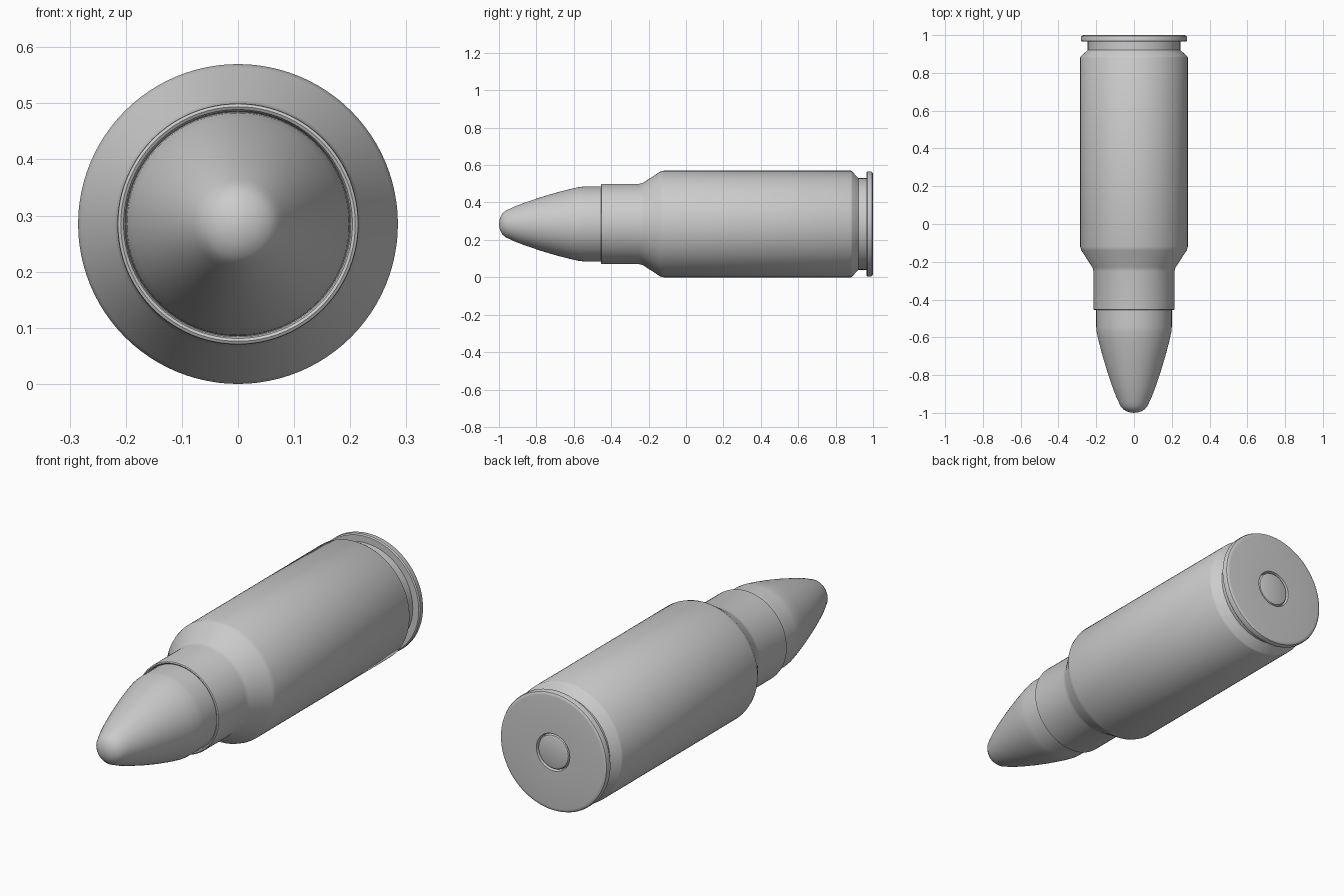
import bpy, math

if "Cube" in bpy.data.objects:
    bpy.data.objects.remove(bpy.data.objects["Cube"])

R = 0.285      # body radius = height of the axis above the ground
SEG = 96


def lathe(name, profile):
    """Spin (y, radius) points around the long axis; radius 0 closes to a pole."""
    verts, rings, faces = [], [], []
    for y, r in profile:
        n = 1 if r == 0 else SEG
        rings.append([len(verts) + i for i in range(n)])
        for i in range(n):
            a = 2 * math.pi * i / SEG
            verts.append((r * math.cos(a), y, R + r * math.sin(a)))
    for a, b in zip(rings, rings[1:]):
        for i in range(SEG):
            j = (i + 1) % SEG
            quad = [a[i % len(a)], a[j % len(a)], b[j % len(b)], b[i % len(b)]]
            faces.append(list(dict.fromkeys(quad)))
    mesh = bpy.data.meshes.new(name)
    mesh.from_pydata(verts, [], faces)
    obj = bpy.data.objects.new(name, mesh)
    bpy.context.collection.objects.link(obj)
    bpy.ops.object.select_all(action='DESELECT')
    obj.select_set(True)
    bpy.context.view_layer.objects.active = obj
    bpy.ops.object.mode_set(mode='EDIT')
    bpy.ops.mesh.select_all(action='SELECT')
    bpy.ops.mesh.normals_make_consistent(inside=False)
    bpy.ops.object.mode_set(mode='OBJECT')
    bpy.ops.object.shade_smooth_by_angle(angle=math.radians(32))
    return obj


# Pointed nose: straight shank, curved ogive, rounded tip
lathe("nose", [
    (-0.40, 0), (-0.40, 0.2), (-0.545, 0.2), (-0.57, 0.198), (-0.62, 0.187),
    (-0.70, 0.166), (-0.78, 0.142), (-0.86, 0.115), (-0.92, 0.092),
    (-0.945, 0.080), (-0.965, 0.071), (-0.982, 0.056), (-0.993, 0.036),
    (-0.998, 0.018), (-1.0, 0)])

# Casing: mouth, neck, shoulder, body, groove, rim and base with a primer recess
lathe("casing", [
    (-0.40, 0.2), (-0.445, 0.201), (-0.452, 0.204), (-0.455, 0.209),
    (-0.452, 0.214), (-0.446, 0.215),
    (-0.25, 0.215), (-0.23, 0.220), (-0.14, 0.279), (-0.12, R),
    (0.882, R), (0.889, 0.281), (0.916, 0.250), (0.922, 0.245),
    (0.965, 0.245), (0.965, 0.276), (0.970, 0.281), (0.988, 0.281),
    (0.995, 0.278), (0.999, 0.271), (1.0, 0.264),
    (1.0, 0.088), (0.992, 0.086), (0.985, 0.084), (0.985, 0)])

# Primer cap in the middle of the base
lathe("primer", [
    (0.98, 0), (0.98, 0.082), (0.991, 0.082), (0.997, 0.078),
    (1.0, 0.070), (1.0, 0)])
